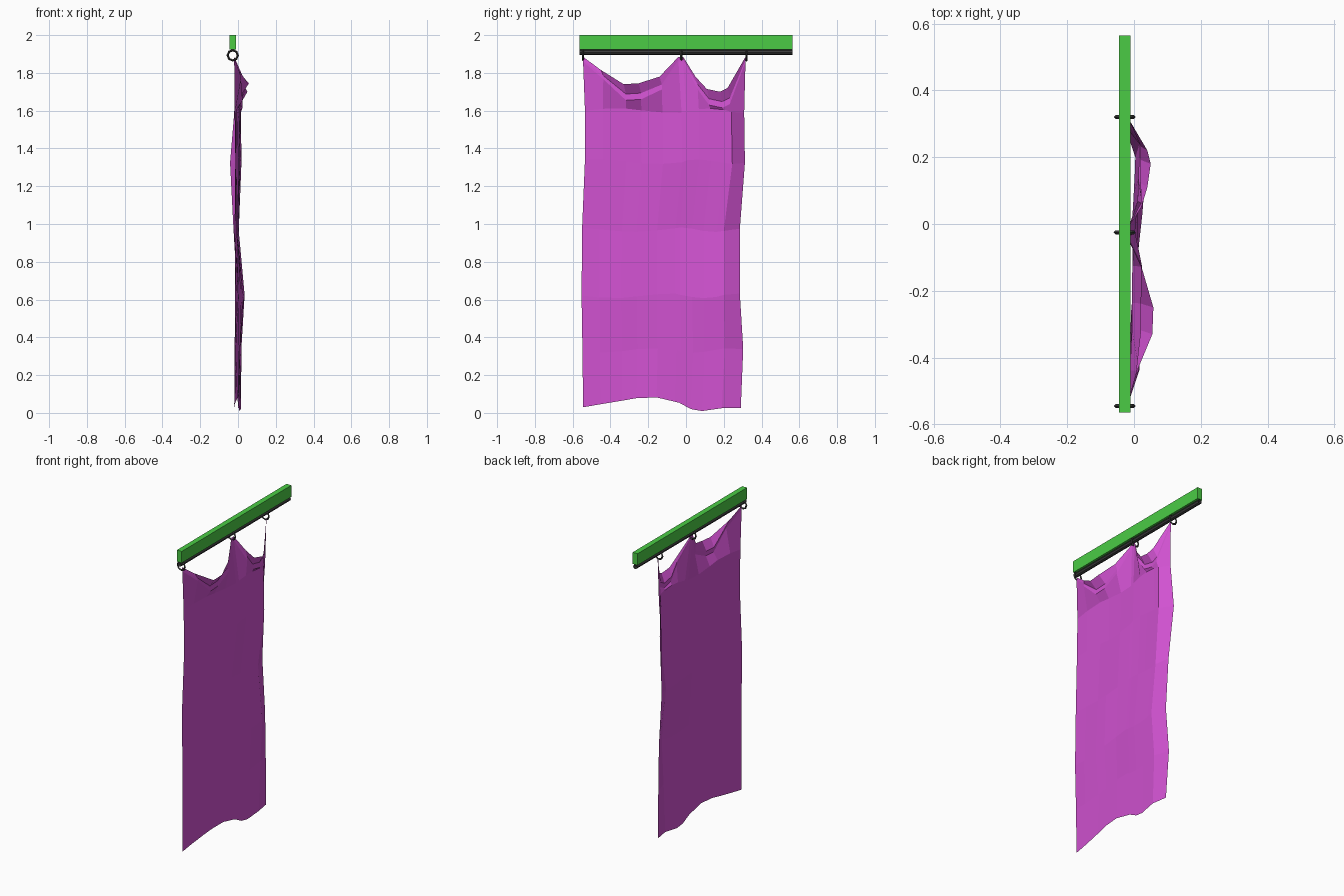
import bpy
import math
from mathutils import Vector

cube = bpy.data.objects.get("Cube")
if cube:
    bpy.data.objects.remove(cube, do_unlink=True)


def make_material(name, color):
    mat = bpy.data.materials.new(name)
    mat.use_nodes = True
    mat.diffuse_color = (*color, 1)
    mat.node_tree.nodes["Principled BSDF"].inputs["Base Color"].default_value = (*color, 1)
    return mat


green = make_material("green paint", (0.07, 0.6, 0.06))
magenta = make_material("magenta cloth", (0.64, 0.085, 0.64))
metal = make_material("dark metal", (0.045, 0.045, 0.045))


def finish(obj, name, mat):
    obj.name = name
    obj.data.name = name
    obj.data.materials.append(mat)
    return obj


def interpolate(points, value):
    """Piecewise linear lookup through (position, result) pairs."""
    for (a, ra), (b, rb) in zip(points, points[1:]):
        if value <= b:
            return ra + (rb - ra) * max(0, value - a) / (b - a)
    return points[-1][1]


RAIL_X = -0.028
LENGTH = 1.13

# Wooden beam
bpy.ops.mesh.primitive_cube_add(size=1, location=(RAIL_X, 0, 1.962))
beam = finish(bpy.context.object, "beam", green)
beam.scale = (0.035, LENGTH, 0.075)

# Hollow hanging rod
bpy.ops.mesh.primitive_cylinder_add(
    vertices=8, radius=0.014, depth=LENGTH, end_fill_type='NOTHING',
    location=(RAIL_X, 0, 1.909), rotation=(math.pi / 2, 0, 0))
finish(bpy.context.object, "rod", metal)

# Curtain rings
for label, y in (("front", -0.545), ("middle", -0.025), ("back", 0.32)):
    bpy.ops.mesh.primitive_torus_add(
        major_segments=8, minor_segments=4, major_radius=0.027, minor_radius=0.006,
        location=(RAIL_X, y, 1.893), rotation=(math.pi / 2, 0, 0))
    finish(bpy.context.object, label + "_ring", metal)

# Curtain: sagging top edge as x, y, z
top_edge = [
    (-0.022, -0.545, 1.885), (0.005, -0.45, 1.815), (0.055, -0.33, 1.74),
    (0.058, -0.25, 1.745), (0.026, -0.14, 1.78), (-0.02, -0.04, 1.885),
    (-0.02, -0.015, 1.885), (0.022, 0.05, 1.78), (0.04, 0.11, 1.715),
    (0.05, 0.18, 1.7), (0.04, 0.22, 1.72), (-0.018, 0.315, 1.885),
]
LAST = len(top_edge) - 1
pins = (0, 5, 6, LAST)
rows = [top_edge]

# Rolled lip under each sag, then the band that falls away from it
for drop, sag_x in ((0.052, 0.02), (0.085, 0.024)):
    row = []
    for i, (x, y, z) in enumerate(top_edge):
        if i in pins:
            row.append((x + 0.002, y, z - drop * 0.3))
        else:
            depth = min(1, (1.9 - z) / 0.15)
            row.append((x + (sag_x - x) * depth, y + 0.012, z - drop * depth))
    rows.append(row)

# Hanging cloth: height, left edge y, fold y, right edge y, edge x, fold x, right x
levels = [
    (1.6, -0.535, 0.24, 0.308, -0.018, 0.016, -0.02),
    (1.33, -0.535, 0.245, 0.312, -0.014, 0.018, -0.042),
    (0.97, -0.55, 0.2, 0.285, -0.018, 0.004, -0.024),
    (0.62, -0.553, 0.2, 0.285, -0.015, 0.035, -0.004),
    (0.33, -0.548, 0.205, 0.303, -0.018, 0.018, -0.012),
    (0.03, -0.545, 0.19, 0.29, -0.02, 0.016, 0.0),
]
hem = [(-0.545, 0.03), (-0.19, 0.09), (-0.02, 0.05), (0.05, 0.005), (0.19, 0.025), (0.3, 0.025)]
for n, (z, left, fold, right, left_x, fold_x, right_x) in enumerate(levels):
    row = []
    for i, (_, edge_y, _) in enumerate(top_edge):
        t = (edge_y - top_edge[0][1]) / (top_edge[LAST - 1][1] - top_edge[0][1])
        if i == LAST:
            x, y = right_x, right
        else:
            y = left + (fold - left) * t
            x = left_x + (fold_x - left_x) * t + 0.005 * math.sin(t * 9 + n * 2) * math.sin(t * math.pi)
        height = interpolate(hem, y) if n == len(levels) - 1 else z + 0.012 * math.sin(i + n)
        row.append((x, y, height))
    rows.append(row)

verts = [Vector(p) for row in rows for p in row]
width = len(top_edge)
faces = []
for r in range(len(rows) - 1):
    for c in range(width - 1):
        a = r * width + c
        faces.append((a, a + width, a + width + 1, a + 1))
mesh = bpy.data.meshes.new("curtain")
mesh.from_pydata(verts, [], faces)
mesh.update()
curtain = bpy.data.objects.new("curtain", mesh)
bpy.context.collection.objects.link(curtain)
finish(curtain, "curtain", magenta)
